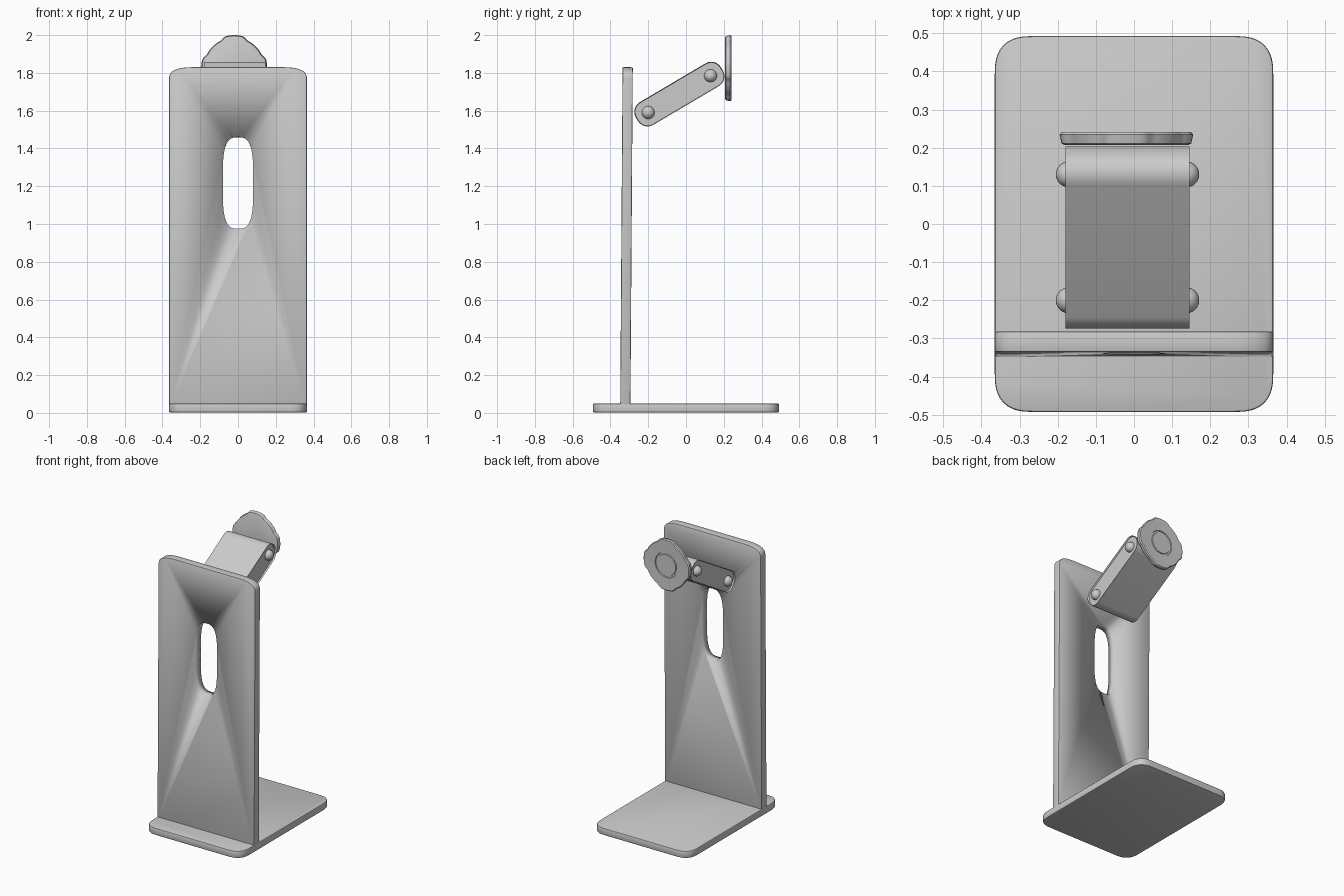
import bpy, bmesh
from math import sin, cos, pi, radians, atan2
from mathutils import Matrix, Vector

if "Cube" in bpy.data.objects:
    bpy.data.objects.remove(bpy.data.objects["Cube"])


def outline(w, h, rx, ry, power=2.5, seg=10, flat_bottom=False):
    """Rectangle w x h whose corners are superellipse quarters."""
    pts = []
    for q in range(4):
        sx, sy = ((1, 1), (-1, 1), (-1, -1), (1, -1))[q]
        if flat_bottom and sy < 0:
            pts.append((sx * w / 2, -h / 2))
            continue
        for i in range(seg + 1):
            a = q * pi / 2 + i / seg * pi / 2
            x = sx * (w / 2 - rx + rx * abs(cos(a)) ** (2 / power))
            y = sy * (h / 2 - ry + ry * abs(sin(a)) ** (2 / power))
            if not pts or (Vector(pts[-1]) - Vector((x, y))).length > 1e-4:
                pts.append((x, y))
    if (Vector(pts[0]) - Vector(pts[-1])).length < 1e-4:
        pts.pop()
    return pts


def finish(name, bm, matrix, bevel=0):
    bmesh.ops.recalc_face_normals(bm, faces=bm.faces)
    mesh = bpy.data.meshes.new(name)
    bm.to_mesh(mesh)
    bm.free()
    ob = bpy.data.objects.new(name, mesh)
    bpy.context.collection.objects.link(ob)
    ob.matrix_world = matrix
    bpy.ops.object.select_all(action='DESELECT')
    bpy.context.view_layer.objects.active = ob
    ob.select_set(True)
    if bevel:
        mod = ob.modifiers.new("edge", 'BEVEL')
        mod.width, mod.segments = bevel, 2
        mod.limit_method, mod.angle_limit = 'ANGLE', radians(50)
        bpy.ops.object.modifier_apply(modifier=mod.name)
    bpy.ops.object.shade_smooth_by_angle(angle=radians(35))
    return ob


def prism(name, pts, depth, matrix, bevel=0, recess=None):
    """Outline extruded along local z, optionally with recessed end caps."""
    bm = bmesh.new()
    low = [bm.verts.new((x, y, -depth / 2)) for x, y in pts]
    top = [bm.verts.new((x, y, depth / 2)) for x, y in pts]
    caps = [bm.faces.new(low[::-1]), bm.faces.new(top)]
    for i in range(len(pts)):
        j = (i + 1) % len(pts)
        bm.faces.new((low[i], low[j], top[j], top[i]))
    if recess:
        bmesh.ops.inset_individual(bm, faces=caps, thickness=recess[0])
        bmesh.ops.inset_individual(bm, faces=caps, thickness=0.004, depth=-recess[1])
    return finish(name, bm, matrix, bevel)


# Base plate
prism("base_plate", outline(0.73, 0.985, 0.10, 0.10, 2.6), 0.048,
      Matrix.Translation((0, 0, 0.026)), bevel=0.006)

# Upright panel, leaning very slightly, with a cable slot
tilt = Matrix.Rotation(radians(89.6), 4, 'X')
panel = prism("upright_panel", outline(0.73, 1.80, 0.13, 0.06, flat_bottom=True), 0.054,
              Matrix.Translation((0, -0.315, 0.93)) @ tilt, bevel=0.005)
slot = prism("slot_cutter", outline(0.16, 0.485, 0.08, 0.2, 3, 14), 0.3,
             Matrix.Translation((0, -0.312, 1.217)) @ tilt)
cut = panel.modifiers.new("slot", 'BOOLEAN')
cut.operation, cut.object, cut.solver = 'DIFFERENCE', slot, 'EXACT'
bpy.context.view_layer.objects.active = panel
bpy.ops.object.modifier_apply(modifier=cut.name)
bpy.data.objects.remove(slot)

# Tilting arm between two pivots
CX = -0.017
pivots = (Vector((CX, -0.20, 1.59)), Vector((CX, 0.13, 1.785)))
span = pivots[1] - pivots[0]
angle = atan2(span.z, span.y)
frame = Matrix(((0, 0, 1, 0),
                (cos(angle), -sin(angle), 0, 0),
                (sin(angle), cos(angle), 0, 0),
                (0, 0, 0, 1)))
prism("tilting_arm", outline(span.length + 0.14, 0.14, 0.062, 0.062, 2.1), 0.325,
      Matrix.Translation((pivots[0] + pivots[1]) / 2) @ frame, recess=(0.018, 0.01))

# Domed pivot caps on both sides of the arm
for end, p in zip(("lower", "upper"), pivots):
    for side, s in (("left", -1), ("right", 1)):
        bm = bmesh.new()
        bmesh.ops.create_uvsphere(bm, u_segments=24, v_segments=14, radius=0.034)
        finish(f"{end}_{side}_pivot_cap", bm, Matrix.Translation(p + Vector((s * 0.154, 0, 0))))

# Round mounting disc: lobed rim, ring groove on its rear face
rings = ((0.148, 0.207, 1), (0.157, 0.211, 1), (0.162, 0.234, 1), (0.156, 0.241, 1),
         (0.085, 0.239, 0), (0.083, 0.233, 0), (0.072, 0.233, 0), (0.070, 0.239, 0))
N = 96
bm = bmesh.new()
loops = []
for r, y, lobe in rings:
    loop = []
    for i in range(N):
        t = 2 * pi * i / N
        rr = r + lobe * 0.013 * min(1, max(0, cos(4 * t) * 1.8 + 0.3))
        loop.append(bm.verts.new((rr * cos(t), y, rr * sin(t))))
    loops.append(loop)
for a, b in zip(loops, loops[1:]):
    for i in range(N):
        j = (i + 1) % N
        bm.faces.new((a[i], a[j], b[j], b[i]))
bm.faces.new(loops[0])
bm.faces.new(loops[-1])
finish("mounting_disc", bm, Matrix.Translation((-0.02, 0, 1.825)))
